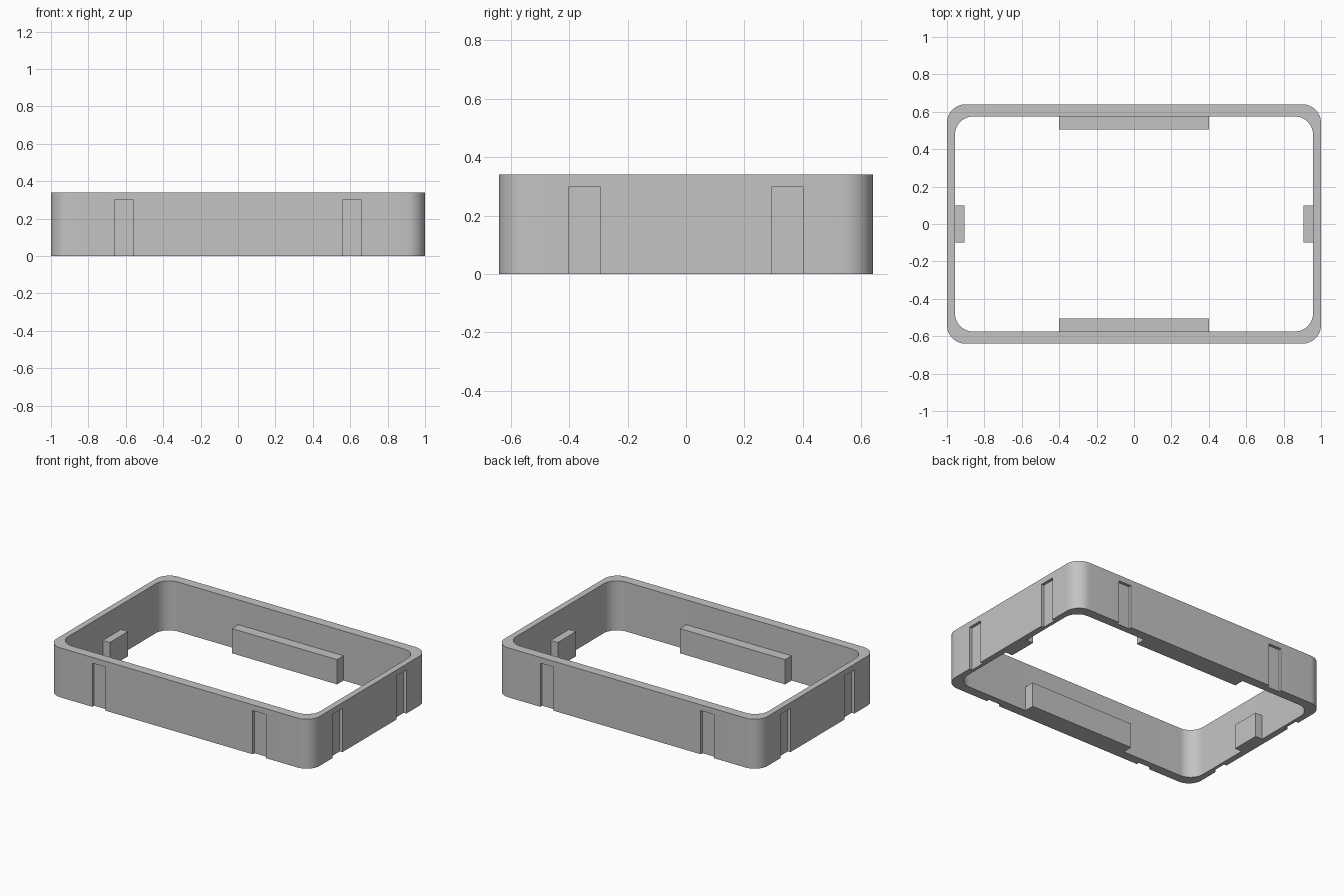
import bpy
import bmesh
import math

cube = bpy.data.objects.get("Cube")
if cube:
    bpy.data.objects.remove(cube, do_unlink=True)

HEIGHT = 0.34
OUTER = (1.0, 0.64)
INNER = (0.958, 0.575)
RADIUS = 0.1

grey = bpy.data.materials.new("plain_grey")
colour = (0.55, 0.55, 0.55, 1)
grey.use_nodes = True
grey.diffuse_color = colour
grey.node_tree.nodes["Principled BSDF"].inputs["Base Color"].default_value = colour


def make_object(name, bm):
    bmesh.ops.recalc_face_normals(bm, faces=bm.faces)
    mesh = bpy.data.meshes.new(name)
    bm.to_mesh(mesh)
    bm.free()
    mesh.materials.append(grey)
    obj = bpy.data.objects.new(name, mesh)
    bpy.context.collection.objects.link(obj)
    return obj


def rounded_rectangle(half, steps=12):
    points = []
    for corner, (sx, sy) in enumerate([(1, 1), (-1, 1), (-1, -1), (1, -1)]):
        for i in range(steps + 1):
            a = (corner + i / steps) * math.pi / 2
            points.append((sx * (half[0] - RADIUS) + RADIUS * math.cos(a),
                           sy * (half[1] - RADIUS) + RADIUS * math.sin(a)))
    return points


def add_box(bm, x, y, z):
    """Box spanning the given (low, high) ranges."""
    verts = bmesh.ops.create_cube(bm, size=1)["verts"]
    for v in verts:
        v.co = [r[0] if c < 0 else r[1] for c, r in zip(v.co, (x, y, z))]


# Rounded frame wall, open at top and bottom
bm = bmesh.new()
loops = [[bm.verts.new((x, y, z)) for x, y in rounded_rectangle(half)]
         for half, z in ((OUTER, 0), (OUTER, HEIGHT), (INNER, HEIGHT), (INNER, 0))]
count = len(loops[0])
for k in range(4):
    a, b = loops[k], loops[(k + 1) % 4]
    for i in range(count):
        j = (i + 1) % count
        bm.faces.new((a[i], a[j], b[j], b[i]))
frame = make_object("frame_wall", bm)

# Shallow outside grooves, open at the bottom edge
SLOT_DEPTH = 0.02
bm = bmesh.new()
slot_z = (-0.1, 0.3)
for s in (-1, 1):
    for t in (-1, 1):
        along_x = sorted((s * 0.56, s * 0.66))
        along_y = sorted((s * 0.295, s * 0.4))
        add_box(bm, along_x, sorted((t * (OUTER[1] - SLOT_DEPTH), t * 0.75)), slot_z)
        add_box(bm, sorted((t * (OUTER[0] - SLOT_DEPTH), t * 1.1)), along_y, slot_z)
cutter = make_object("groove_cutter", bm)

cut = frame.modifiers.new("grooves", "BOOLEAN")
cut.operation = "DIFFERENCE"
cut.solver = "EXACT"
cut.object = cutter
bpy.context.view_layer.objects.active = frame
frame.select_set(True)
bpy.ops.object.modifier_apply(modifier=cut.name)
bpy.data.objects.remove(cutter, do_unlink=True)
bpy.ops.object.shade_smooth_by_angle(angle=math.radians(30))

# Inner support ledges, slightly sunk into the wall
LEDGE_Z = (0, 0.17)
SINK = 0.01
for name, s in (("front", -1), ("back", 1)):
    bm = bmesh.new()
    add_box(bm, (-0.4, 0.4), sorted((s * 0.505, s * (INNER[1] + SINK))), LEDGE_Z)
    make_object(name + "_ledge", bm)
for name, s in (("right", -1), ("left", 1)):
    bm = bmesh.new()
    add_box(bm, sorted((s * 0.905, s * (INNER[0] + SINK))), (-0.1, 0.1), LEDGE_Z)
    make_object(name + "_ledge", bm)
